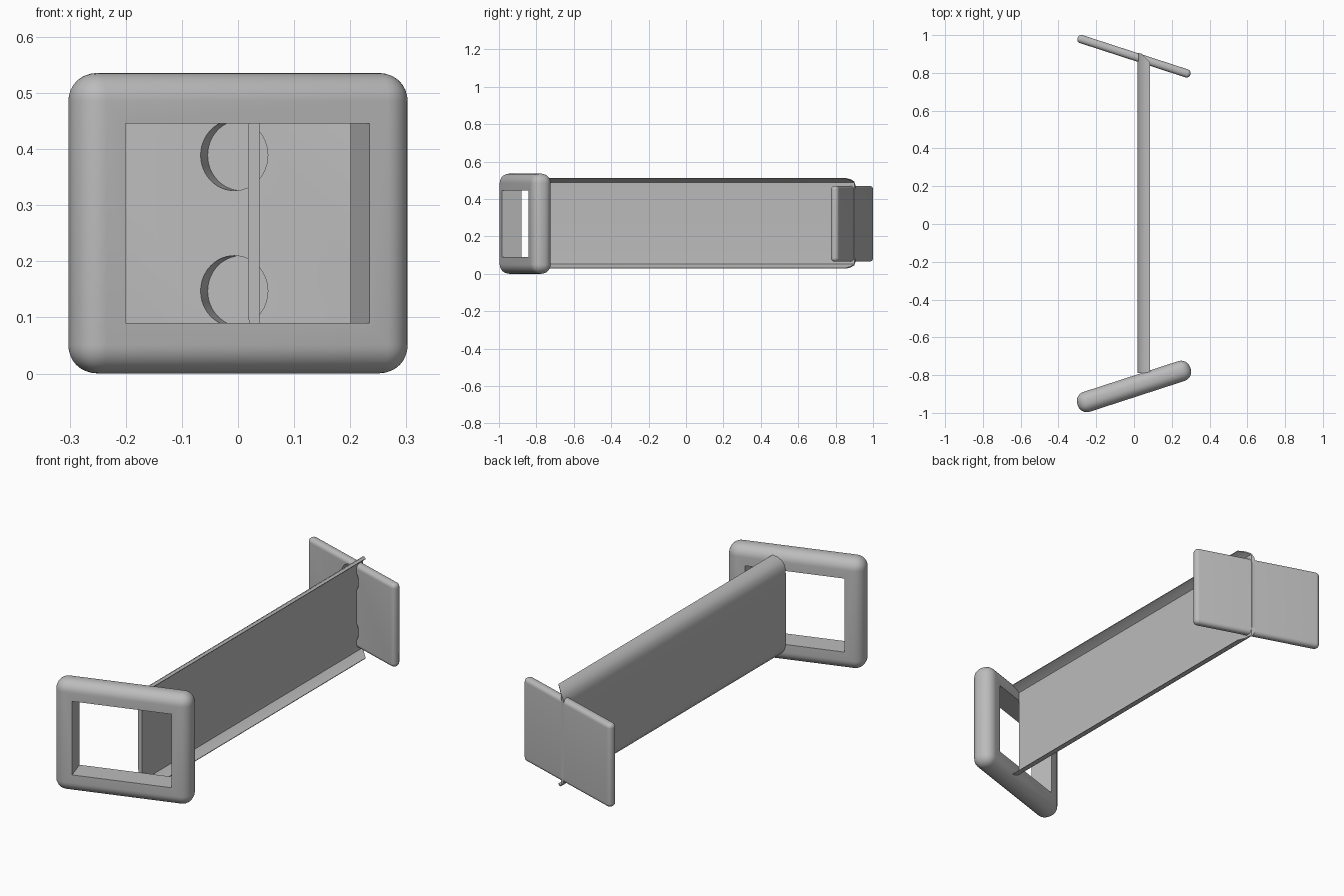
import bpy, bmesh, math
from mathutils import Matrix, Vector

if "Cube" in bpy.data.objects:
    bpy.data.objects.remove(bpy.data.objects["Cube"], do_unlink=True)

grey = bpy.data.materials.new("mid grey")
grey.use_nodes = True
grey.diffuse_color = (0.5, 0.5, 0.5, 1)
grey.node_tree.nodes["Principled BSDF"].inputs["Base Color"].default_value = (0.5, 0.5, 0.5, 1)

TILT = math.radians(18)


def make(name, bm, place=Matrix()):
    bmesh.ops.recalc_face_normals(bm, faces=bm.faces)
    mesh = bpy.data.meshes.new(name)
    bm.to_mesh(mesh)
    bm.free()
    mesh.materials.append(grey)
    ob = bpy.data.objects.new(name, mesh)
    ob.matrix_world = place
    bpy.context.collection.objects.link(ob)
    return ob


def box(name, size, place, radius=0):
    bm = bmesh.new()
    bmesh.ops.create_cube(bm, size=1, matrix=Matrix.Diagonal((*size, 1)))
    if radius:
        bmesh.ops.bevel(bm, geom=bm.edges[:], offset=radius, segments=8,
                        profile=0.5, affect='EDGES')
    return make(name, bm, place)


def cut(target, cutter):
    mod = target.modifiers.new("cut", 'BOOLEAN')
    mod.operation = 'DIFFERENCE'
    mod.solver = 'EXACT'
    mod.object = cutter
    bpy.context.view_layer.objects.active = target
    bpy.context.view_layer.update()
    bpy.ops.object.modifier_apply(modifier=mod.name)
    bpy.data.objects.remove(cutter, do_unlink=True)


def smooth(ob):
    bpy.ops.object.select_all(action='DESELECT')
    ob.select_set(True)
    bpy.context.view_layer.objects.active = ob
    bpy.ops.object.shade_smooth_by_angle(angle=math.radians(35))


# Front frame: thick rounded slab with a rectangular opening
place = Matrix.Translation((0, -0.86, 0.268)) @ Matrix.Rotation(TILT, 4, 'Z')
frame = box("front_frame", (0.628, 0.11, 0.535), place, 0.05)
cut(frame, box("frame_cutter", (0.457, 0.4, 0.356), place))
smooth(frame)

# Back plate: thin rounded slab with two round recesses in its front face
place = Matrix.Translation((0, 0.888, 0.268)) @ Matrix.Rotation(-TILT, 4, 'Z')
plate = box("back_plate", (0.628, 0.044, 0.405), place, 0.02)
for side in (-1, 1):
    bm = bmesh.new()
    bmesh.ops.create_cone(bm, cap_ends=True, segments=48, radius1=0.063, radius2=0.063,
                          depth=0.1, matrix=Matrix.Rotation(math.pi / 2, 4, 'X'))
    cut(plate, make("recess_cutter", bm,
                    place @ Matrix.Translation((0, -0.031, side * 0.121))))
smooth(plate)

# Long web with thin flared flanges, mirrored about mid height
outer = [(0.018, 0.16), (0.02, 0.185), (0.027, 0.208), (0.04, 0.224), (0.06, 0.236), (0.085, 0.242)]
inner = [(0.085, 0.239), (0.06, 0.23), (0.04, 0.218), (0.038, 0.17)]
half = outer + inner
section = half + [(x, -z) for x, z in reversed(half)]
bm = bmesh.new()
ends = []
for back in (False, True):
    ring = []
    for x, z in section:
        y = 0.905 - max(0, x - 0.035) if back else -0.79
        ring.append(bm.verts.new((x, y, z + 0.27)))
    ends.append(ring)
count = len(section)
for i in range(count):
    j = (i + 1) % count
    bm.faces.new((ends[0][i], ends[0][j], ends[1][j], ends[1][i]))
# End caps, bridged strip by strip across the section
for ring in ends:
    top, low = ring[:len(half)], ring[len(half):][::-1]
    bm.faces.new(top)
    bm.faces.new(low)
    bm.faces.new((top[0], top[-1], low[-1], low[0]))
smooth(make("web_beam", bm))
